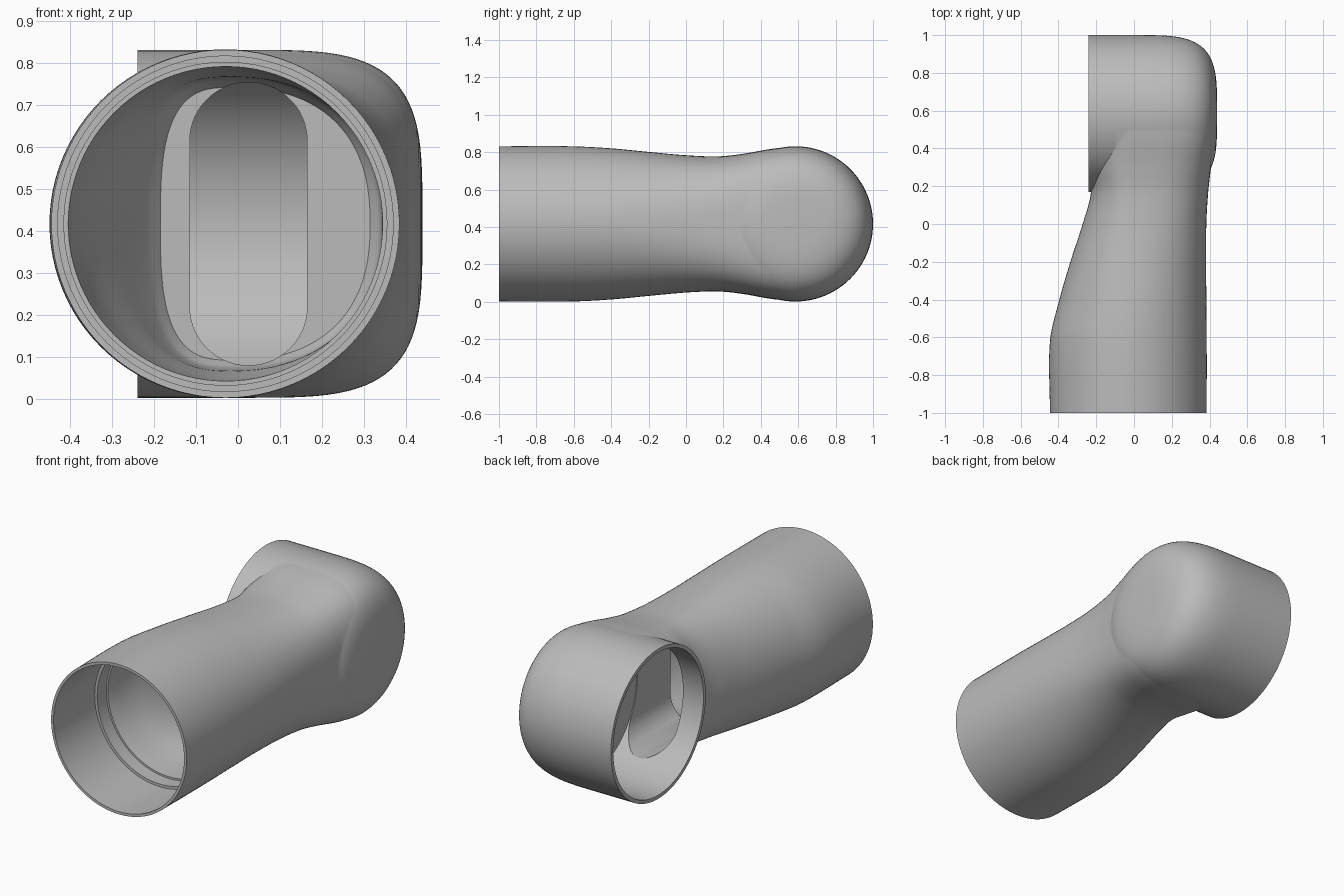
import bpy, bmesh, math
from mathutils import Matrix, Vector

old = bpy.data.objects.get("Cube")
if old:
    bpy.data.objects.remove(old, do_unlink=True)

SIDES = 96
MID = 0.417       # height of the bore and socket axes
CUP_Y = 0.585     # socket centre
R = 0.415         # outer radius of both ends

grey = bpy.data.materials.new("plain_grey")
grey.use_nodes = True
grey.diffuse_color = (0.5, 0.5, 0.5, 1)
grey.node_tree.nodes["Principled BSDF"].inputs["Base Color"].default_value = (0.5, 0.5, 0.5, 1)


def spow(v, p):
    return math.copysign(abs(v) ** p, v)


def skin(name, rings):
    """Closed solid from a list of equal-length rings."""
    bm = bmesh.new()
    loops = [[bm.verts.new(p) for p in ring] for ring in rings]
    for a, b in zip(loops, loops[1:]):
        for i in range(len(a)):
            j = (i + 1) % len(a)
            bm.faces.new((a[i], a[j], b[j], b[i]))
    bm.faces.new(loops[0])
    bm.faces.new(loops[-1])
    bmesh.ops.recalc_face_normals(bm, faces=bm.faces)
    mesh = bpy.data.meshes.new(name)
    bm.to_mesh(mesh)
    bm.free()
    mesh.materials.append(grey)
    ob = bpy.data.objects.new(name, mesh)
    bpy.context.collection.objects.link(ob)
    return ob


def sample(keys, steps):
    """Smooth spline through the key stations."""
    out = []
    for i in range(len(keys) - 1):
        k = [Vector(keys[max(0, min(len(keys) - 1, i + d))]) for d in (-1, 0, 1, 2)]
        span = k[2][0] - k[1][0]
        m1 = (k[2] - k[0]) * (span / (k[2][0] - k[0][0]))
        m2 = (k[3] - k[1]) * (span / (k[3][0] - k[1][0]))
        for s in range(steps):
            t = s / steps
            p = (k[1] * (2*t**3 - 3*t**2 + 1) + m1 * (t**3 - 2*t**2 + t)
                 + k[2] * (3*t**2 - 2*t**3) + m2 * (t**3 - t**2))
            out.append(p)
    return out + [Vector(keys[-1])]


def section(y, left, right, half, nl, nr, clip=-9):
    """Rounded cross-section with separate left and right squareness."""
    c = max(-0.03, min(0.0, -0.03 + 0.03 * (y + 0.6)))
    pts = []
    for i in range(SIDES):
        a = 2 * math.pi * i / SIDES
        co, si = math.cos(a), math.sin(a)
        n = nr if co > 0 else nl
        w = right - c if co > 0 else c - left
        pts.append((max(clip, c + w * spow(co, 2 / n)), y, MID + half * spow(si, 2 / n)))
    return pts


def disc(axis, pos, r, centre):
    """Circle across the x axis or the y axis."""
    pts = []
    for i in range(SIDES):
        a = 2 * math.pi * i / SIDES
        u, z = centre + r * math.cos(a), MID + r * math.sin(a)
        pts.append((pos, u, z) if axis == "x" else (u, pos, z))
    return pts


def boolean(target, other, mode):
    mod = target.modifiers.new(mode, "BOOLEAN")
    mod.operation, mod.object, mod.solver = mode, other, "EXACT"
    bpy.context.view_layer.objects.active = target
    bpy.ops.object.modifier_apply(modifier=mod.name)
    bpy.data.objects.remove(other, do_unlink=True)


# Straight pipe flowing into the waisted neck: y, left, right, half height, squareness
neck_keys = [
    (-1.00, -0.445, 0.385, R, 2.0, 2.0),
    (-0.62, -0.445, 0.385, R, 2.0, 2.0),
    (-0.40, -0.395, 0.383, 0.404, 2.0, 2.05),
    (-0.20, -0.337, 0.382, 0.385, 2.05, 2.2),
    (0.00, -0.272, 0.383, 0.367, 2.1, 2.5),
    (0.17, -0.228, 0.393, 0.361, 2.2, 2.9),
    (0.30, -0.245, 0.408, 0.374, 2.3, 3.3),
    (0.45, -0.260, 0.430, 0.400, 2.3, 3.7),
    (0.57, -0.260, 0.438, 0.4135, 2.3, 3.8),
]
body = skin("elbow_fitting", [section(*k, clip=-0.235 if k[0] > 0.17 else -9)
                              for k in sample(neck_keys, 7)])

# Sideways socket with a softly domed end
cup_rings = [disc("x", -0.24, R, CUP_Y), disc("x", -0.1, R, CUP_Y)]
for i in range(25):
    a = math.radians(89 * i / 24)
    cup_rings.append(disc("x", 0.44 * spow(math.sin(a), 2 / 3.8),
                          R * spow(math.cos(a), 2 / 3.8), CUP_Y))
boolean(body, skin("socket", cup_rings), "UNION")

# Socket cavity
boolean(body, skin("socket_cavity", [disc("x", -0.3, 0.395, CUP_Y),
                                     disc("x", 0.17, 0.395, CUP_Y)]), "DIFFERENCE")

# Stepped bore narrowing to a rounded end wall
bore = [disc("y", y, r, -0.03) for y, r in
        ((-1.05, 0.40), (-0.64, 0.40), (-0.64, 0.385), (-0.56, 0.385))]
bore_keys = [
    (-0.56, -0.405, 0.345, 0.375, 2.0, 2.0),
    (-0.42, -0.365, 0.345, 0.368, 2.1, 2.1),
    (-0.26, -0.285, 0.344, 0.352, 2.4, 2.2),
    (-0.14, -0.215, 0.340, 0.343, 2.9, 2.3),
    (-0.10, -0.185, 0.315, 0.325, 3.0, 2.4),
]
bore += [section(*k) for k in sample(bore_keys, 6)]
boolean(body, skin("bore", bore), "DIFFERENCE")

# Round-ended slot joining the bore to the socket
slot = []
for y in (-0.2, 0.5):
    ring = []
    for i in range(64):
        a = 2 * math.pi * (i + 0.5) / 64
        ring.append((0.025 + 0.14 * math.cos(a), y,
                     MID + math.copysign(0.1975, math.sin(a)) + 0.14 * math.sin(a)))
    slot.append(ring)
boolean(body, skin("slot", slot), "DIFFERENCE")

# Smooth shading with crisp rims
bpy.ops.object.select_all(action="DESELECT")
body.select_set(True)
bpy.context.view_layer.objects.active = body
bpy.ops.object.shade_smooth_by_angle(angle=math.radians(30))
